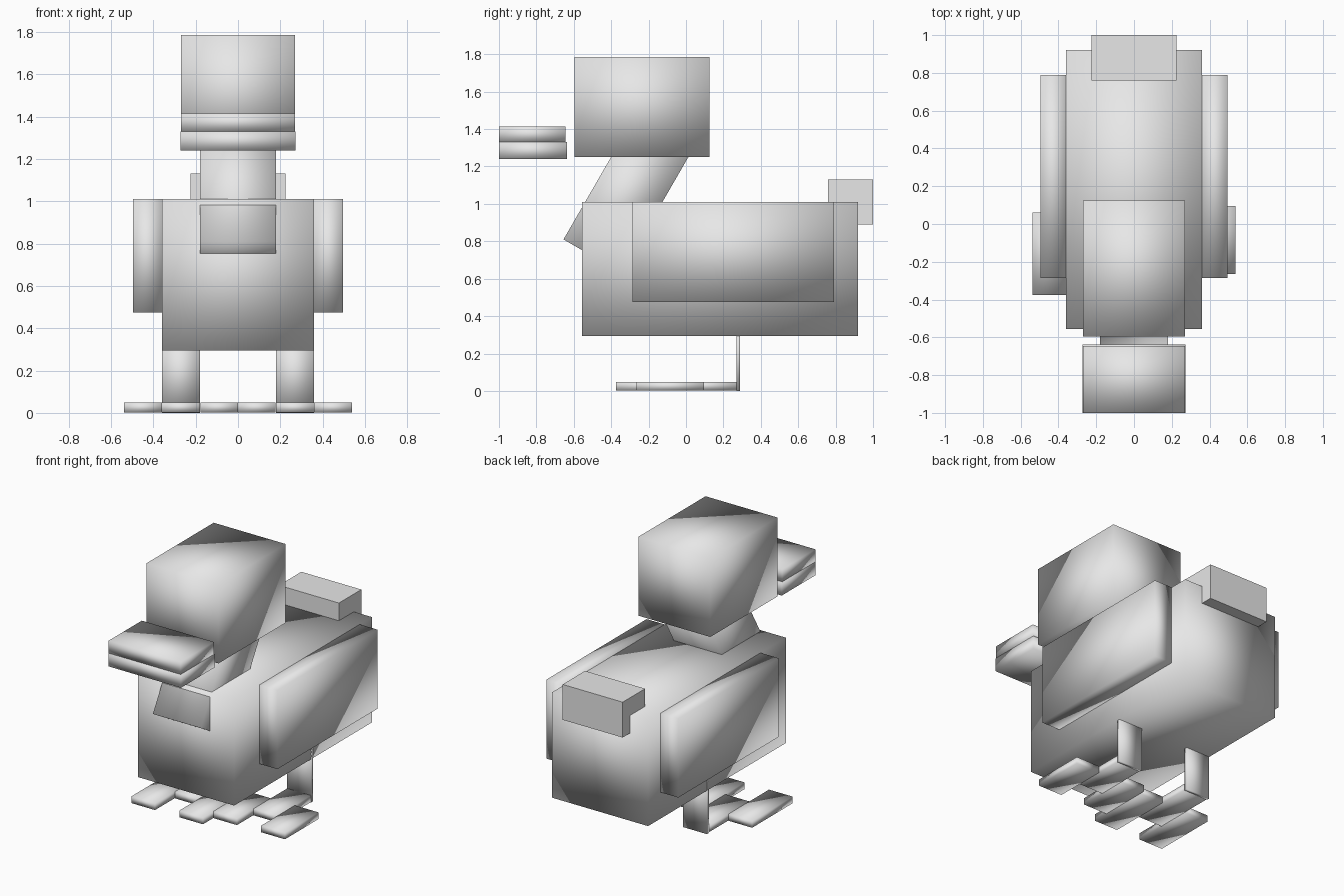
import bpy
import math
from mathutils import Matrix

if "Cube" in bpy.data.objects:
    bpy.data.objects.remove(bpy.data.objects["Cube"])

grey = bpy.data.materials.new("light_grey")
grey.diffuse_color = (0.8, 0.8, 0.8, 1)
grey.use_nodes = True
grey.node_tree.nodes["Principled BSDF"].inputs["Base Color"].default_value = grey.diffuse_color


def box(name, xs, ys, zs, smooth=True):
    """Box from its x, y and z ranges; smooth boxes share soft corner normals."""
    bpy.ops.mesh.primitive_cube_add(size=1)
    ob = bpy.context.object
    ob.name = name
    centre = [(a + b) / 2 for a, b in (xs, ys, zs)]
    size = [b - a for a, b in (xs, ys, zs)]
    ob.data.transform(Matrix.Translation(centre) @ Matrix.Diagonal((*size, 1)))
    ob.data.materials.append(grey)
    for p in ob.data.polygons:
        p.use_smooth = smooth
    return ob


# Body, head and flat-shaded tail
box("body", (-0.36, 0.36), (-0.555, 0.92), (0.295, 1.01))
box("head", (-0.27, 0.27), (-0.595, 0.125), (1.25, 1.785))
box("tail", (-0.225, 0.225), (0.76, 1.0), (0.89, 1.13), smooth=False)

# Bill, standing slightly clear of the head
box("upper_bill", (-0.27, 0.27), (-1.0, -0.645), (1.33, 1.415))
box("lower_bill", (-0.272, 0.272), (-1.0, -0.637), (1.24, 1.33))

# Neck, leaning back by 30 degrees from its lower front edge
neck = box("neck", (-0.18, 0.18), (0, 0.358), (0, 0.72))
neck.data.transform(Matrix.Translation((0, -0.655, 0.81))
                    @ Matrix.Rotation(math.radians(-30), 4, 'X'))

# Wings, legs and three-toed feet; the left toes are longer than the right
for side, sign, toe_length, outer_back in (("left", -1, 0.435, 0.06),
                                           ("right", 1, 0.36, 0.095)):
    def span(a, b):
        return tuple(sorted((sign * a, sign * b)))

    box(side + "_wing", span(0.36, 0.495), (-0.285, 0.79), (0.475, 1.01))
    box(side + "_leg", span(0.18, 0.36), (0.27, 0.29), (0, 0.365))
    for toe, x, back in (("inner", 0, outer_back), ("middle", 0.18, 0.27),
                         ("outer", 0.36, outer_back)):
        box(f"{side}_{toe}_toe", span(x, x + 0.178),
            (back - toe_length, back), (0.003, 0.048))
